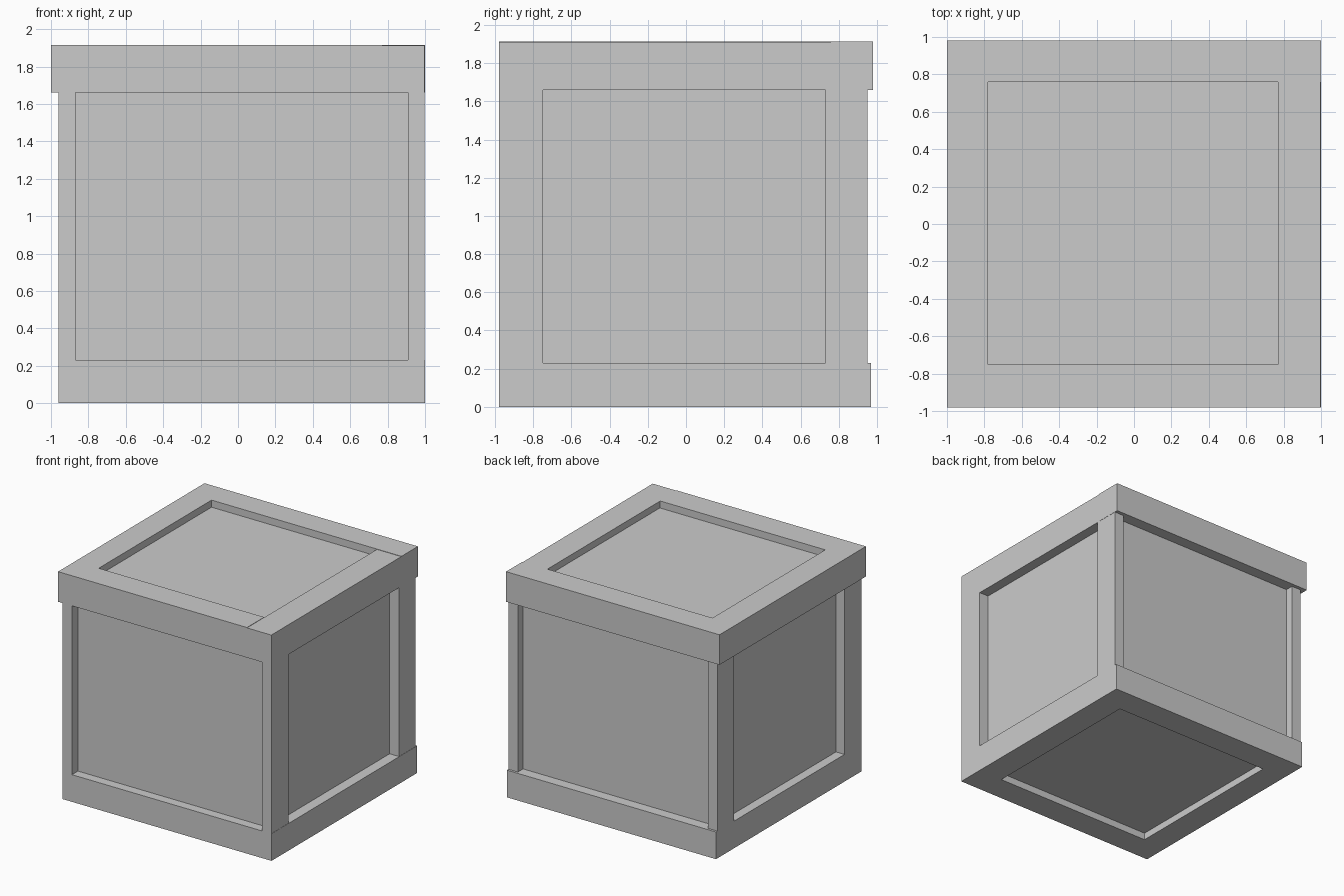
import bpy
import bmesh
from mathutils import Vector

if "Cube" in bpy.data.objects:
    bpy.data.objects.remove(bpy.data.objects["Cube"])


def box(name, x, y, z):
    """Flat-faced timber spanning the given (low, high) ranges."""
    me = bpy.data.meshes.new(name)
    bm = bmesh.new()
    bmesh.ops.create_cube(bm, size=1.0)
    for v in bm.verts:
        v.co = Vector([r[0] + (c + 0.5) * (r[1] - r[0])
                       for c, r in zip(v.co, (x, y, z))])
    bm.to_mesh(me)
    bm.free()
    ob = bpy.data.objects.new(name, me)
    bpy.context.collection.objects.link(ob)
    return ob


# Recessed panels on all six sides
box("panel_box", (-0.88, 0.91), (-0.90, 0.88), (0.06, 1.855))

# Corner posts, set slightly in from the rails at the back and left
LOW, HIGH = 0.23, 1.66
for side, xr in (("left", (-0.96, -0.87)), ("right", (0.91, 0.998))):
    for end, yr in (("front", (-0.98, -0.75)), ("back", (0.73, 0.95))):
        box(f"{side}_{end}_post", xr, yr, (LOW, HIGH))

# Lid rails, butted at the corners and overhanging at the left and back
lid = (HIGH, 1.915)
box("lid_left_rail", (-1.0, -0.78), (-0.98, 0.98), lid)
box("lid_back_rail", (-0.78, 1.0), (0.76, 0.98), lid)
box("lid_right_rail", (0.77, 0.998), (-0.98, 0.76), (HIGH, 1.912))
box("lid_front_rail", (-0.78, 0.77), (-0.98, -0.75), lid)

# Base rails
base = (0.0, LOW)
box("base_left_rail", (-0.96, -0.74), (-0.98, 0.97), base)
box("base_right_rail", (0.77, 1.0), (-0.98, 0.97), base)
box("base_front_rail", (-0.74, 0.77), (-0.98, -0.75), base)
box("base_back_rail", (-0.74, 0.77), (0.74, 0.97), base)
